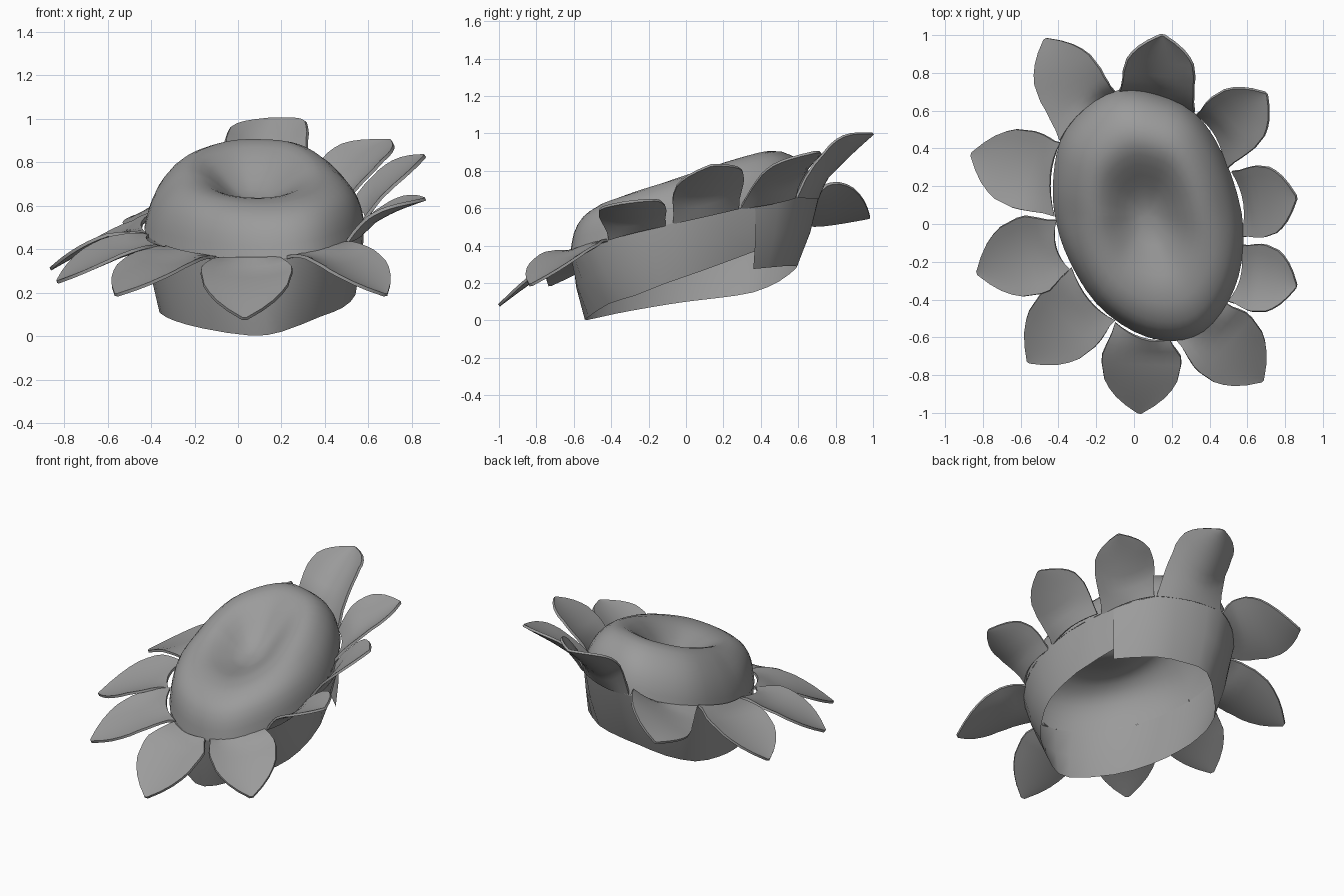
import bpy, bmesh, math
from mathutils import Vector

if "Cube" in bpy.data.objects:
    bpy.data.objects.remove(bpy.data.objects["Cube"])

grey = bpy.data.materials.new("matte grey")
grey.diffuse_color = (0.33, 0.33, 0.33, 1)
grey.use_nodes = True
grey.node_tree.nodes["Principled BSDF"].inputs["Base Color"].default_value = grey.diffuse_color


def interp(pts, x):
    for (x0, y0), (x1, y1) in zip(pts, pts[1:]):
        if x <= x1:
            return y0 + (y1 - y0) * (x - x0) / (x1 - x0)
    return pts[-1][1]


def curve(pts, s, closed):
    """Smooth curve through pts, s counted in points."""
    n = len(pts)
    i = int(math.floor(s)) if closed else min(int(s), n - 2)
    f = s - i
    p = [Vector(pts[(i + k) % n] if closed else pts[max(0, min(n - 1, i + k))])
         for k in (-1, 0, 1, 2)]
    return 0.5 * (2 * p[1] + (p[2] - p[0]) * f
                  + (2 * p[0] - 5 * p[1] + 4 * p[2] - p[3]) * f * f
                  + (3 * p[1] - p[0] - 3 * p[2] + p[3]) * f ** 3)


def plane_z(x, y):
    """Height of the tilted rim of the flower head."""
    return 0.49 + 0.24 * y + 0.08 * x


def grid_object(name, rows, closed=False, thickness=0, angle=50):
    """Skin equal-length rows of points; a one-point row becomes a fan."""
    bm = bmesh.new()
    vs = [[bm.verts.new(p) for p in row] for row in rows]
    for a, b in zip(vs, vs[1:]):
        n = len(b)
        for i in range(n if closed else n - 1):
            j = (i + 1) % n
            if len(a) == 1:
                bm.faces.new((a[0], b[i], b[j]))
            else:
                bm.faces.new((a[i], b[i], b[j], a[j]))
    bmesh.ops.recalc_face_normals(bm, faces=bm.faces)
    me = bpy.data.meshes.new(name)
    bm.to_mesh(me)
    bm.free()
    me.materials.append(grey)
    ob = bpy.data.objects.new(name, me)
    bpy.context.collection.objects.link(ob)
    bpy.ops.object.select_all(action='DESELECT')
    ob.select_set(True)
    bpy.context.view_layer.objects.active = ob
    if thickness:
        mod = ob.modifiers.new("thickness", 'SOLIDIFY')
        mod.thickness = thickness
        mod.offset = 0
        bpy.ops.object.modifier_apply(modifier=mod.name)
    bpy.ops.object.shade_smooth_by_angle(angle=math.radians(angle))
    return ob


# Rim outline from the seam, counter-clockwise, and collar's bottom edge
rim = [(.47, .37), (.32, .59), (.12, .685), (-.08, .71), (-.26, .61), (-.39, .44),
       (-.43, .2), (-.41, 0), (-.34, -.2), (-.2, -.42), (0, -.57), (.2, -.62),
       (.37, -.57), (.5, -.41), (.57, -.2), (.57, .06)]
hem = [(.46, .36, .275), (.27, .52, .29), (.08, .58, .29), (-.07, .59, .28),
       (-.2, .5, .21), (-.32, .36, .15), (-.36, .17, .12), (-.35, 0, .1),
       (-.29, -.19, .07), (-.16, -.38, .035), (.06, -.53, .002), (.2, -.52, .02),
       (.38, -.41, .09), (.48, -.28, .13), (.54, -.13, .19), (.53, .1, .27),
       (.43, .37, .37)]
MID = Vector((.07, .045))

# Cushion-like seed head with a shallow dimple; its front is fuller
radii = (0, .08, .16, .24, .32, .4, .48, .55, .62, .7, .78, .85, .9, .94, .97, .985, 1)
soft = [(0, .115), (.08, .12), (.16, .135), (.24, .162), (.32, .195), (.4, .227),
        (.48, .25), (.55, .26), (.62, .256), (.7, .239), (.78, .208), (.85, .17),
        (.9, .135), (.94, .097), (.97, .058), (.985, .032), (1, 0)]
full = [(0, .115), (.16, .13), (.32, .175), (.48, .225), (.55, .245), (.62, .258),
        (.7, .268), (.78, .267), (.85, .25), (.9, .228), (.94, .19), (.97, .135),
        (.985, .08), (1, 0)]
N = 48
rows = []
for r in radii:
    row = []
    for i in range(N if r else 1):
        d = curve(rim, i * 16 / N, True) - MID
        x, y = MID + d * r
        k = max(0, min(1, -d.normalized().y * 1.1))
        h = interp(soft, r) * (1 - k) + interp(full, r) * k
        row.append((x, y, plane_z(x, y) + h * (1 + 0.4 * y)))
    rows.append(row)
grid_object("seed_head", rows, closed=True, angle=80)

# Open-bottomed collar: one wrapped strip with a stepped seam at the right
rows = [[], [], []]
for i in range(33):
    p = curve(rim, i / 2, True)
    top = Vector((p.x, p.y, plane_z(*p)))
    low = curve(hem, i / 2, False)
    for k in range(3):
        q = top.lerp(low, k / 2)
        if k == 1:
            q += (p - MID).to_3d() * 0.02
        rows[k].append(q)
grid_object("collar", rows, angle=60)

# Petals: root corner A (x, y), root corner B (x, y), tip (x, y, z),
# half width, upward curl of the edges, extra lift of the B edge
petals = [
    (-.08, .70, .32, .59, .15, 1.00, 1.00, .19, .12, .015),
    (.33, .58, .49, .29, .70, .69, .90, .175, .06, -.01),
    (.52, .28, .57, -.07, .86, .14, .83, .19, .03, -.02),
    (.57, -.11, .50, -.41, .86, -.33, .63, .18, .04, .0),
    (.49, -.42, .22, -.61, .68, -.83, .19, .20, .04, .0),
    (.19, -.61, -.10, -.52, .03, -1.0, .08, .21, .03, .0),
    (-.10, -.51, -.33, -.23, -.56, -.73, .19, .20, .03, .0),
    (-.34, -.24, -.41, .02, -.83, -.26, .25, .21, .04, .0),
    (-.42, .04, -.39, .43, -.86, .37, .31, .21, .03, .0),
    (-.39, .44, -.10, .70, -.47, .98, .55, .18, .02, .09),
]
width = [(0, .85), (.2, .98), (.4, 1), (.6, .92), (.75, .74), (.88, .44), (1, .05)]
for n, (ax, ay, bx, by, tx, ty, tz, w, cup, lift) in enumerate(petals):
    A = Vector((ax, ay, plane_z(ax, ay)))
    B = Vector((bx, by, plane_z(bx, by)))
    T = Vector((tx, ty, tz))
    mid = (A + B) / 2
    out = (mid.to_2d() - MID).normalized().to_3d()
    spine = T - mid
    chord = (B - A) / 2
    side = Vector((spine.y, -spine.x, 0)).normalized()
    if side.dot(chord) < 0:
        side = -side
    side.z = chord.z / chord.length * 0.6
    rows = []
    for k in range(11):
        v = k / 10
        c = mid + spine * v
        c.z += 0.02 * math.sin(math.pi * v)
        f = min(1, v / 0.3)
        half = chord.lerp(side * w * interp(width, v), f)
        bend = math.sin(math.pi * v ** .75)
        row = []
        for j in range(-4, 5):
            u = j / 4
            p = c + half * u + out * (.04 * (1 - u * u) * (1 - f))
            p.z += (cup * (u * u - .1) + lift * u) * bend
            row.append(p)
        rows.append(row)
    grid_object(f"petal_{n + 1}", rows, thickness=0.015)
